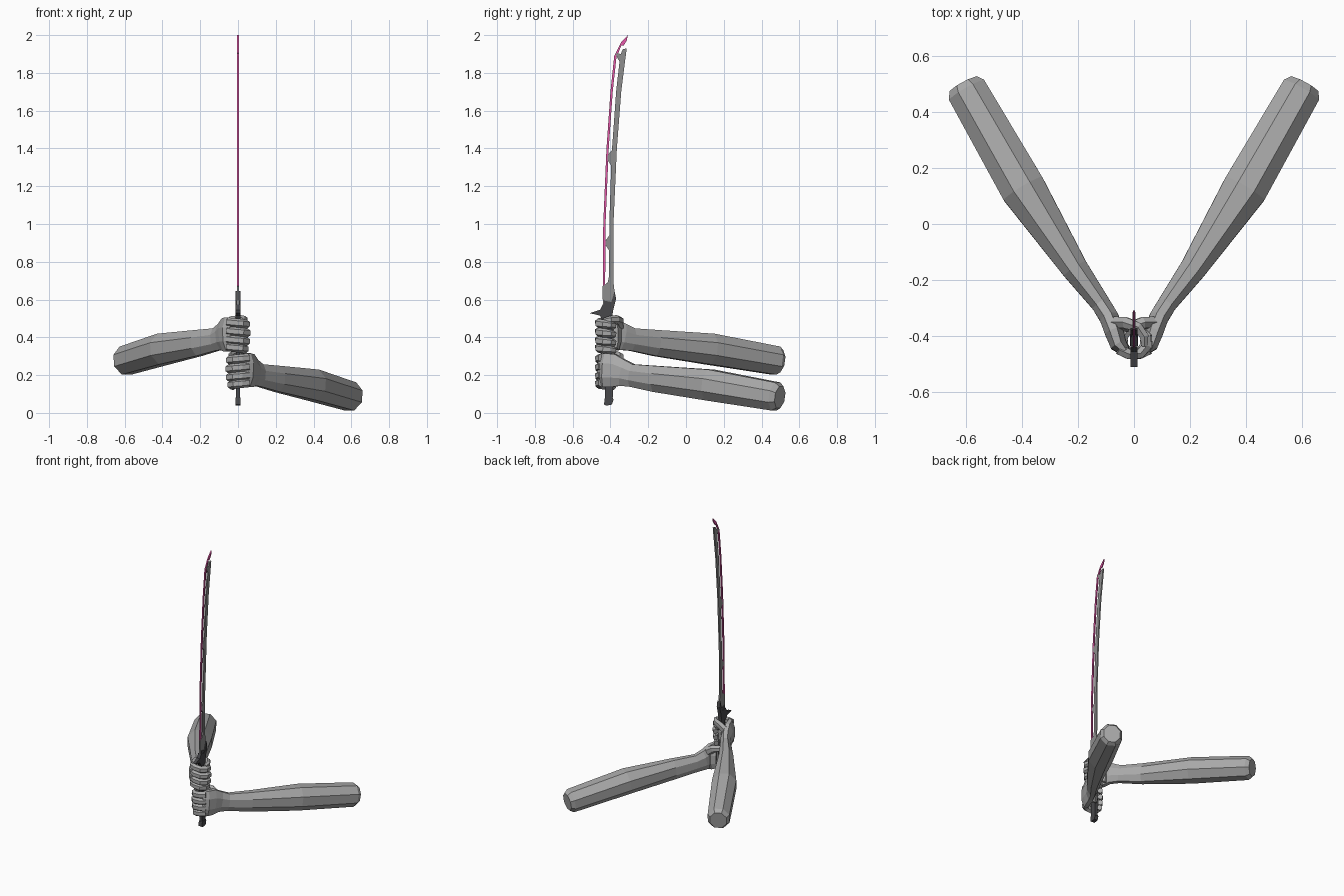
import bpy, bmesh, math
from mathutils import Vector


def material(name, rgb):
    m = bpy.data.materials.new(name)
    m.diffuse_color = (*rgb, 1)
    return m


SKIN = material("arm_grey", (0.40, 0.40, 0.40))
STEEL = material("blade_grey", (0.27, 0.27, 0.27))
DARK = material("grip_dark", (0.065, 0.065, 0.07))
PINK = material("edge_pink", (0.78, 0.10, 0.40))


def finish(name, bm, mat):
    bmesh.ops.recalc_face_normals(bm, faces=bm.faces)
    me = bpy.data.meshes.new(name)
    bm.to_mesh(me)
    bm.free()
    me.materials.append(mat)
    ob = bpy.data.objects.new(name, me)
    bpy.context.collection.objects.link(ob)
    return ob


def loft(name, stations, mat, sides=8, mirror=1, dz=0.0):
    """Faceted tube through (x, y, z, half width, half height) stations."""
    bm = bmesh.new()
    pts = [Vector(s[:3]) for s in stations]
    k = 1 / math.cos(math.pi / sides)
    rings = []
    for i, s in enumerate(stations):
        t = (pts[min(i + 1, len(pts) - 1)] - pts[max(i - 1, 0)]).normalized()
        side = t.cross(Vector((0, 0, 1))).normalized()
        up = side.cross(t)
        ring = []
        for j in range(sides):
            a = 2 * math.pi * (j + 0.5) / sides
            p = pts[i] + side * s[3] * k * math.cos(a) + up * s[4] * k * math.sin(a)
            ring.append(bm.verts.new((p.x * mirror, p.y, p.z + dz)))
        rings.append(ring)
    for a, b in zip(rings, rings[1:]):
        for j in range(sides):
            n = (j + 1) % sides
            bm.faces.new((a[j], a[n], b[n], b[j]))
    bm.faces.new(rings[0])
    bm.faces.new(rings[-1])
    return finish(name, bm, mat)


def plate(name, outline, half, mat):
    """Side profile of (y, z) points given thickness along x."""
    bm = bmesh.new()
    a = [bm.verts.new((-half, y, z)) for y, z in outline]
    b = [bm.verts.new((half, y, z)) for y, z in outline]
    bm.faces.new(a)
    bm.faces.new(b)
    for j in range(len(a)):
        n = (j + 1) % len(a)
        bm.faces.new((a[j], a[n], b[n], b[j]))
    return finish(name, bm, mat)


# Arms and fists: the left one is the mirrored right one, raised
ARM = [(0.607, 0.497, 0.083, 0.055, 0.058), (0.595, 0.475, 0.087, 0.072, 0.075),
       (0.395, 0.125, 0.148, 0.080, 0.082), (0.21, -0.16, 0.180, 0.047, 0.069),
       (0.118, -0.285, 0.198, 0.034, 0.060), (0.088, -0.335, 0.212, 0.034, 0.070),
       (0.070, -0.385, 0.223, 0.034, 0.088), (0.055, -0.430, 0.226, 0.030, 0.090),
       (0.030, -0.455, 0.228, 0.018, 0.082)]
THUMB = [(0.075, -0.350, 0.265, 0.020, 0.028), (0.030, -0.352, 0.298, 0.020, 0.022),
         (-0.015, -0.368, 0.306, 0.017, 0.019), (-0.036, -0.400, 0.304, 0.016, 0.017),
         (-0.038, -0.435, 0.300, 0.010, 0.011)]
PALM = [(0.075, -0.365, 0.22, 0.018, 0.075), (0.045, -0.362, 0.22, 0.020, 0.075),
        (0.016, -0.372, 0.22, 0.014, 0.065)]
FINGER_PATH = [(0.055, -0.447), (0.020, -0.463), (-0.022, -0.462),
               (-0.046, -0.435), (-0.046, -0.400), (-0.026, -0.380)]
FINGERS = [("index", 0.283, 1.0), ("middle", 0.237, 1.08),
           ("ring", 0.192, 1.0), ("little", 0.152, 0.82)]

for label, m, dz in (("right", 1, 0.0), ("left", -1, 0.19)):
    loft(label + "_arm", ARM, SKIN, 8, m, dz)
    loft(label + "_palm", PALM, SKIN, 8, m, dz)
    loft(label + "_thumb", THUMB, SKIN, 6, m, dz)
    for finger, z, reach in FINGERS:
        path = []
        for i, (x, y) in enumerate(FINGER_PATH):
            r = 0.021 if i < 4 else 0.017
            path.append((x * reach if x < 0 else x, y, z - 0.004 * i + 0.008, r * 0.85, r))
        loft(f"{label}_{finger}_finger", path, SKIN, 6, m, dz)

# Sword grip, pommel and spiked guard
plate("grip", [(-0.428, 0.06), (-0.388, 0.06), (-0.386, 0.30), (-0.392, 0.52),
               (-0.436, 0.52), (-0.430, 0.30)], 0.011, DARK)
plate("pommel", [(-0.434, 0.045), (-0.424, 0.038), (-0.392, 0.044), (-0.384, 0.07),
                 (-0.388, 0.082), (-0.430, 0.078)], 0.014, DARK)
plate("guard", [(-0.510, 0.528), (-0.455, 0.546), (-0.440, 0.575), (-0.402, 0.568),
                (-0.388, 0.610), (-0.378, 0.645), (-0.370, 0.605), (-0.384, 0.550),
                (-0.394, 0.495), (-0.440, 0.490), (-0.455, 0.515)], 0.012, DARK)

# Steel spine with three struts reaching to the cutting edge
plate("blade_spine", [
    (-0.440, 0.560), (-0.385, 0.570), (-0.378, 0.640), (-0.385, 0.700), (-0.384, 1.00),
    (-0.366, 1.40), (-0.343, 1.70), (-0.314, 1.93), (-0.335, 1.925), (-0.345, 1.90),
    (-0.374, 1.905), (-0.366, 1.885), (-0.352, 1.86), (-0.370, 1.70), (-0.390, 1.42),
    (-0.393, 1.39), (-0.414, 1.365), (-0.416, 1.34), (-0.396, 1.31), (-0.406, 1.00),
    (-0.406, 0.94), (-0.427, 0.91), (-0.427, 0.89), (-0.407, 0.86), (-0.408, 0.72),
    (-0.415, 0.69), (-0.442, 0.67)], 0.005, STEEL)

# Glowing cutting edge and its hooked tip
plate("blade_edge", [
    (-0.440, 0.66), (-0.428, 0.66), (-0.426, 1.00), (-0.409, 1.40), (-0.388, 1.70),
    (-0.368, 1.885), (-0.350, 1.925), (-0.343, 1.945), (-0.330, 1.945), (-0.314, 1.970),
    (-0.308, 2.00), (-0.345, 1.960), (-0.380, 1.890), (-0.400, 1.70), (-0.421, 1.40),
    (-0.438, 1.00)], 0.004, PINK)

# Dark collar where the blade meets the guard
plate("collar", [(-0.436, 0.55), (-0.388, 0.55), (-0.386, 0.585), (-0.434, 0.595)], 0.009, DARK)
